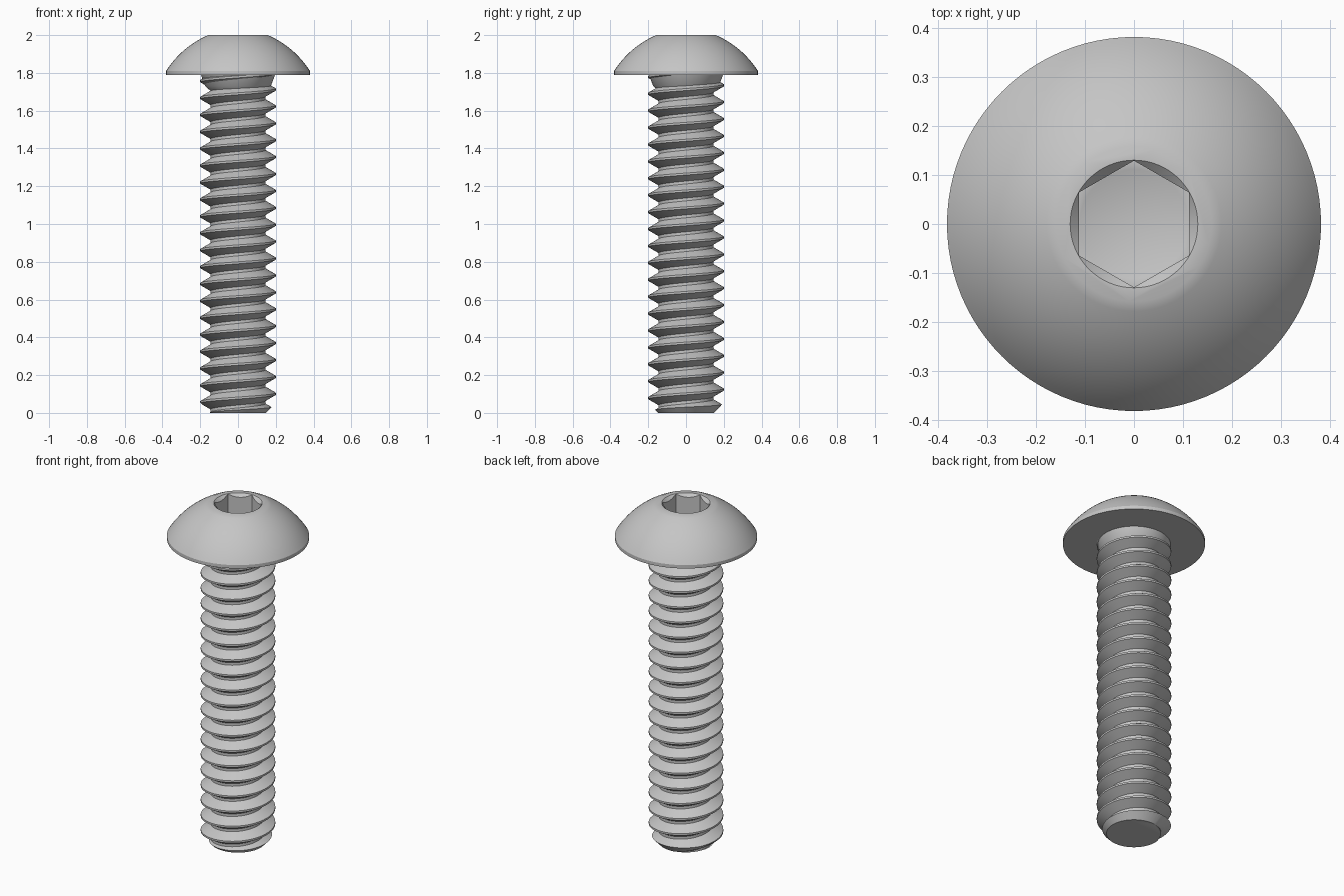
import bpy, bmesh, math
from mathutils import Vector

PITCH = 0.0895
CREST, ROOT = 0.2, 0.145
HEAD_BASE = 1.79
SIDES = 64

if "Cube" in bpy.data.objects:
    bpy.data.objects.remove(bpy.data.objects["Cube"])

steel = bpy.data.materials.new("grey steel")
steel.use_nodes = True
steel.diffuse_color = (0.56, 0.56, 0.56, 1)
steel.node_tree.nodes["Principled BSDF"].inputs["Base Color"].default_value = steel.diffuse_color


def add_object(name, bm):
    bmesh.ops.recalc_face_normals(bm, faces=bm.faces)
    mesh = bpy.data.meshes.new(name)
    bm.to_mesh(mesh)
    bm.free()
    mesh.materials.append(steel)
    obj = bpy.data.objects.new(name, mesh)
    bpy.context.collection.objects.link(obj)
    return obj


def lathe(name, profile, sides=SIDES):
    """Revolve (radius, height) points, listed bottom to top, into a closed solid."""
    bm = bmesh.new()
    rings = []
    for r, z in profile:
        if r == 0:
            rings.append([bm.verts.new((0, 0, z))] * sides)
        else:
            angles = [math.pi / 2 + math.tau * i / sides for i in range(sides)]
            rings.append([bm.verts.new((r * math.cos(a), r * math.sin(a), z)) for a in angles])
    for low, high in zip(rings, rings[1:]):
        for i in range(sides):
            k = (i + 1) % sides
            corners = dict.fromkeys((low[i], low[k], high[k], high[i]))
            bm.faces.new(list(corners))
    for ring in (rings[0], rings[-1]):
        if ring[0] is not ring[1]:
            bm.faces.new(ring)
    return add_object(name, bm)


def boolean(obj, cutter, operation):
    cutter.hide_render = True
    mod = obj.modifiers.new("cut", "BOOLEAN")
    mod.operation, mod.solver, mod.object = operation, "EXACT", cutter
    bpy.context.view_layer.objects.active = obj
    bpy.ops.object.modifier_apply(modifier=mod.name)
    bpy.data.objects.remove(cutter)


def thread(name, start, turns, bottom, top):
    """Right-handed helical thread, trimmed flat and capped at both ends."""
    section = [(-0.06, CREST), (0.06, CREST), (0.415, ROOT), (0.585, ROOT)]
    n = len(section)
    bm = bmesh.new()
    columns = []
    for i in range(SIDES):
        a = math.tau * i / SIDES
        columns.append([bm.verts.new((r * math.cos(a), r * math.sin(a),
                                      start + PITCH * (i / SIDES + t + f)))
                        for t in range(turns) for f, r in section])
    for i in range(SIDES):
        # The last column joins the first one a full turn higher
        shift = n if i == SIDES - 1 else 0
        a, b = columns[i], columns[(i + 1) % SIDES]
        for j in range(turns * n - 1 - shift):
            bm.faces.new((a[j], b[j + shift], b[j + 1 + shift], a[j + 1]))
    for z, direction in ((bottom, -1), (top, 1)):
        bmesh.ops.bisect_plane(bm, geom=bm.verts[:] + bm.edges[:] + bm.faces[:],
                               plane_co=Vector((0, 0, z)), plane_no=Vector((0, 0, direction)),
                               clear_outer=True)
        rim = [e for e in bm.edges if e.is_boundary
               and all(abs(v.co.z - z) < 1e-4 for v in e.verts)]
        bmesh.ops.holes_fill(bm, edges=rim, sides=0)
    return add_object(name, bm)


# Threaded shank with a chamfered tip
shank = thread("threaded_shank", 0.28 - 6 * PITCH, 26, -0.01, HEAD_BASE + 0.01)
tip_shape = lathe("tip_cutter", [(0.148, 0), (0.21, 0.065), (0.21, 1.9)])
boolean(shank, tip_shape, "INTERSECT")

# Tapered neck where the thread runs out
neck = lathe("neck", [(0.14, 1.7), (0.174, 1.73), (0.2, HEAD_BASE + 0.01)])

# Domed head: a short rim, then a shallow arc up to the flat top
rim_point, top_point = Vector((0.381, 1.81)), Vector((0.158, 2.0))
chord = top_point - rim_point
outward = Vector((chord.y, -chord.x)).normalized()
steps = 14
dome = [rim_point + chord * (k / steps) + outward * 0.022 * 4 * (k / steps) * (1 - k / steps)
        for k in range(steps + 1)]
head = lathe("domed_head", [(0.381, HEAD_BASE)] + [tuple(p) for p in dome], 96)

# Hexagonal socket with a drilled bottom and a chamfered mouth
boolean(head, lathe("hex_cutter", [(0.129, 1.875), (0.129, 2.1)], 6), "DIFFERENCE")
boolean(head, lathe("drill_cutter", [(0, 1.815), (0.111, 1.875), (0.111, 1.9)]), "DIFFERENCE")
boolean(head, lathe("mouth_cutter", [(0.1, 1.97), (0.13, 2.0), (0.14, 2.01)]), "DIFFERENCE")

# Smooth shading with crisp edges
bpy.ops.object.select_all(action="DESELECT")
for obj in (shank, neck, head):
    obj.select_set(True)
bpy.context.view_layer.objects.active = head
bpy.ops.object.shade_smooth_by_angle(angle=math.radians(32))
